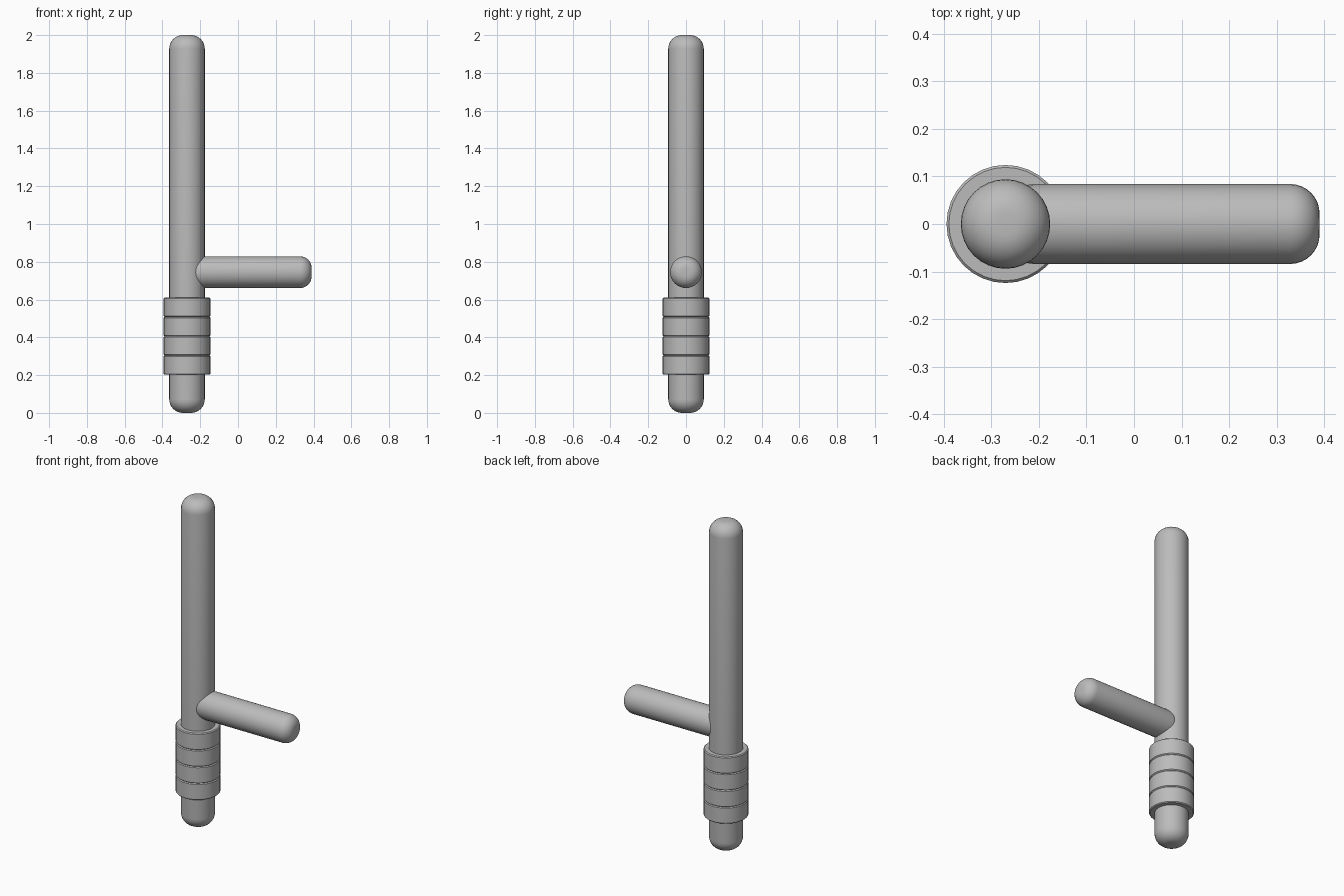
import bpy
import math
from mathutils import Matrix

cube = bpy.data.objects.get("Cube")
if cube:
    bpy.data.objects.remove(cube, do_unlink=True)

SHAFT_X = -0.27

grey = bpy.data.materials.new("mid_grey")
grey.use_nodes = True
grey.diffuse_color = (0.5, 0.5, 0.5, 1)
grey.node_tree.nodes["Principled BSDF"].inputs["Base Color"].default_value = (0.5, 0.5, 0.5, 1)


def lathe(name, profile, matrix, sides=32):
    """Spin (radius, height) points around z into a closed solid."""
    verts, faces = [], []
    for r, h in profile:
        for i in range(sides):
            a = 2 * math.pi * i / sides
            verts.append((r * math.cos(a), r * math.sin(a), h))
    for k in range(len(profile) - 1):
        for i in range(sides):
            j = (i + 1) % sides
            lo, hi = k * sides, (k + 1) * sides
            faces.append((lo + i, lo + j, hi + j, hi + i))
    faces.append(tuple(reversed(range(sides))))
    faces.append(tuple(range(len(verts) - sides, len(verts))))
    mesh = bpy.data.meshes.new(name)
    mesh.from_pydata(verts, [], faces)
    mesh.materials.append(grey)
    obj = bpy.data.objects.new(name, mesh)
    obj.matrix_world = matrix
    bpy.context.collection.objects.link(obj)
    bpy.ops.object.select_all(action="DESELECT")
    obj.select_set(True)
    bpy.context.view_layer.objects.active = obj
    bpy.ops.object.shade_smooth_by_angle(angle=math.radians(35))
    return obj


def rounded(radius, length, bevel, steps=8):
    """Profile of a rod with rounded rims at both ends."""
    arc = [math.pi / 2 * i / steps for i in range(steps + 1)]
    bottom = [(radius - bevel + bevel * math.sin(a), bevel - bevel * math.cos(a)) for a in arc]
    return bottom + [(r, length - h) for r, h in reversed(bottom)]


# Main shaft
lathe("shaft", rounded(0.094, 2.0, 0.072), Matrix.Translation((SHAFT_X, 0, 0)))

# Side handle, starting inside the shaft and pointing to +x
turn = Matrix.Rotation(math.pi / 2, 4, "Y")
lathe("side_handle", rounded(0.084, 0.66, 0.062), Matrix.Translation((SHAFT_X, 0, 0.745)) @ turn)

# Stacked grip rings with slim chamfers between them
PITCH = 0.102
for n in range(4):
    lathe(f"grip_ring_{n + 1}", rounded(0.124, PITCH, 0.005, 1),
          Matrix.Translation((SHAFT_X, 0, 0.202 + n * PITCH)))
